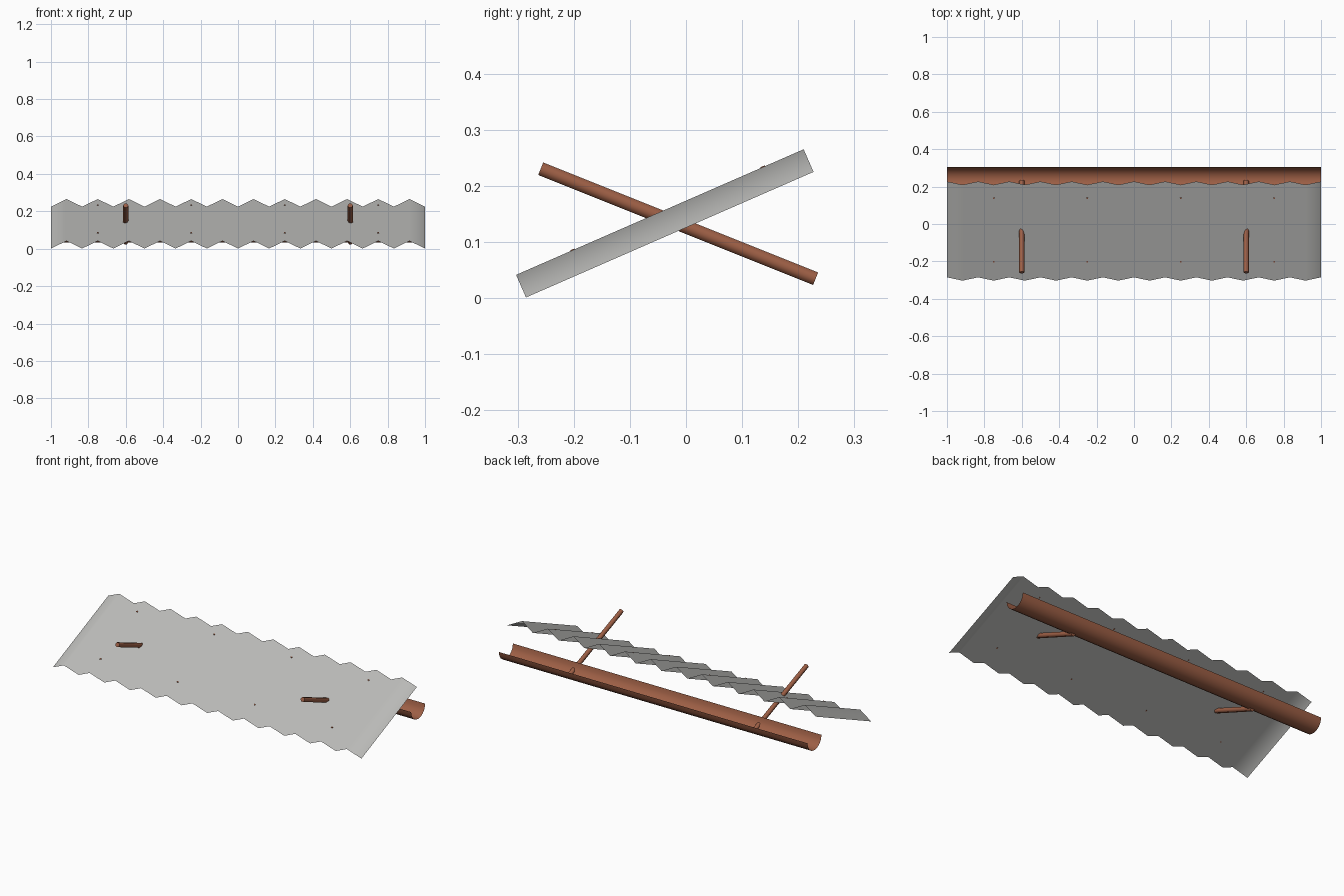
import bpy, bmesh, math
from mathutils import Vector, Matrix

if "Cube" in bpy.data.objects:
    bpy.data.objects.remove(bpy.data.objects["Cube"])


def material(name, color):
    m = bpy.data.materials.new(name)
    m.diffuse_color = (*color, 1)
    m.use_nodes = True
    m.node_tree.nodes["Principled BSDF"].inputs["Base Color"].default_value = m.diffuse_color
    return m


GREY = material("galvanised grey", (0.5, 0.5, 0.485))
BROWN = material("rust brown", (0.34, 0.115, 0.06))


def finish(name, bm, mat, smooth=True):
    mesh = bpy.data.meshes.new(name)
    bm.normal_update()
    bm.to_mesh(mesh)
    bm.free()
    mesh.materials.append(mat)
    for p in mesh.polygons:
        p.use_smooth = smooth
    ob = bpy.data.objects.new(name, mesh)
    bpy.context.collection.objects.link(ob)
    return ob


def strip(name, side_a, side_b, mat):
    """Open surface between two matching rows of points."""
    bm = bmesh.new()
    a = [bm.verts.new(p) for p in side_a]
    b = [bm.verts.new(p) for p in side_b]
    for i in range(len(a) - 1):
        bm.faces.new((a[i], a[i + 1], b[i + 1], b[i]))
    return finish(name, bm, mat)


def bar(name, start, end, radius, sides, mat):
    """Capped prism between two points, with corners pointing along x."""
    start, end = Vector(start), Vector(end)
    axis = (end - start).normalized()
    side = Vector((1, 0, 0))
    up = axis.cross(side)
    bm = bmesh.new()
    rot = Matrix((side, up, axis)).transposed().to_4x4()
    bmesh.ops.create_cone(bm, cap_ends=True, segments=sides,
                          radius1=radius, radius2=radius,
                          depth=(end - start).length,
                          matrix=Matrix.Translation((start + end) / 2) @ rot
                          @ Matrix.Rotation(math.pi / 2, 4, 'Z'))
    ob = finish(name, bm, mat, False)
    bpy.context.view_layer.objects.active = ob
    ob.select_set(True)
    bpy.ops.object.shade_smooth_by_angle(angle=math.radians(65))
    ob.select_set(False)
    return ob


# Corrugated sheet: twelve ridges, sloping up to the back
FRONT, BACK = Vector((0, -0.294, 0.0212)), Vector((0, 0.2185, 0.245))
SLOPE = (BACK - FRONT).normalized()
NORMAL = Vector((0, -SLOPE.z, SLOPE.y))


def ridge_row(base):
    return [base + Vector((-1 + i / 12, 0, 0))
            + NORMAL * (0.022 if i % 2 else -0.022) for i in range(25)]


strip("corrugated_sheet", ridge_row(FRONT), ridge_row(BACK), GREY)

# Half-round gutter under the back edge
R, CY, CZ = 0.065, 0.239, 0.098
arc = [(CY - R * math.cos(t), CZ - R * math.sin(t))
       for t in (math.pi * i / 8 for i in range(9))]
strip("gutter", [(1, y, z) for y, z in arc], [(-1, y, z) for y, z in arc], BROWN)

# Two support rods passing through the sheet into the gutter
for side, x in (("left", -0.6), ("right", 0.6)):
    bar("support_rod_" + side, (x, 0.231, 0.0345), (x, -0.259, 0.2305),
        0.0138, 6, BROWN)

# Small nail heads on the ridges
for i, x in enumerate((-0.75, -0.25, 0.25, 0.75)):
    for j, along in enumerate((0.11, 0.48)):
        p = FRONT + SLOPE * along + NORMAL * 0.02 + Vector((x, 0, 0))
        bar(f"nail_{i}_{j}", p, p + NORMAL * 0.0035, 0.005, 6, BROWN)
